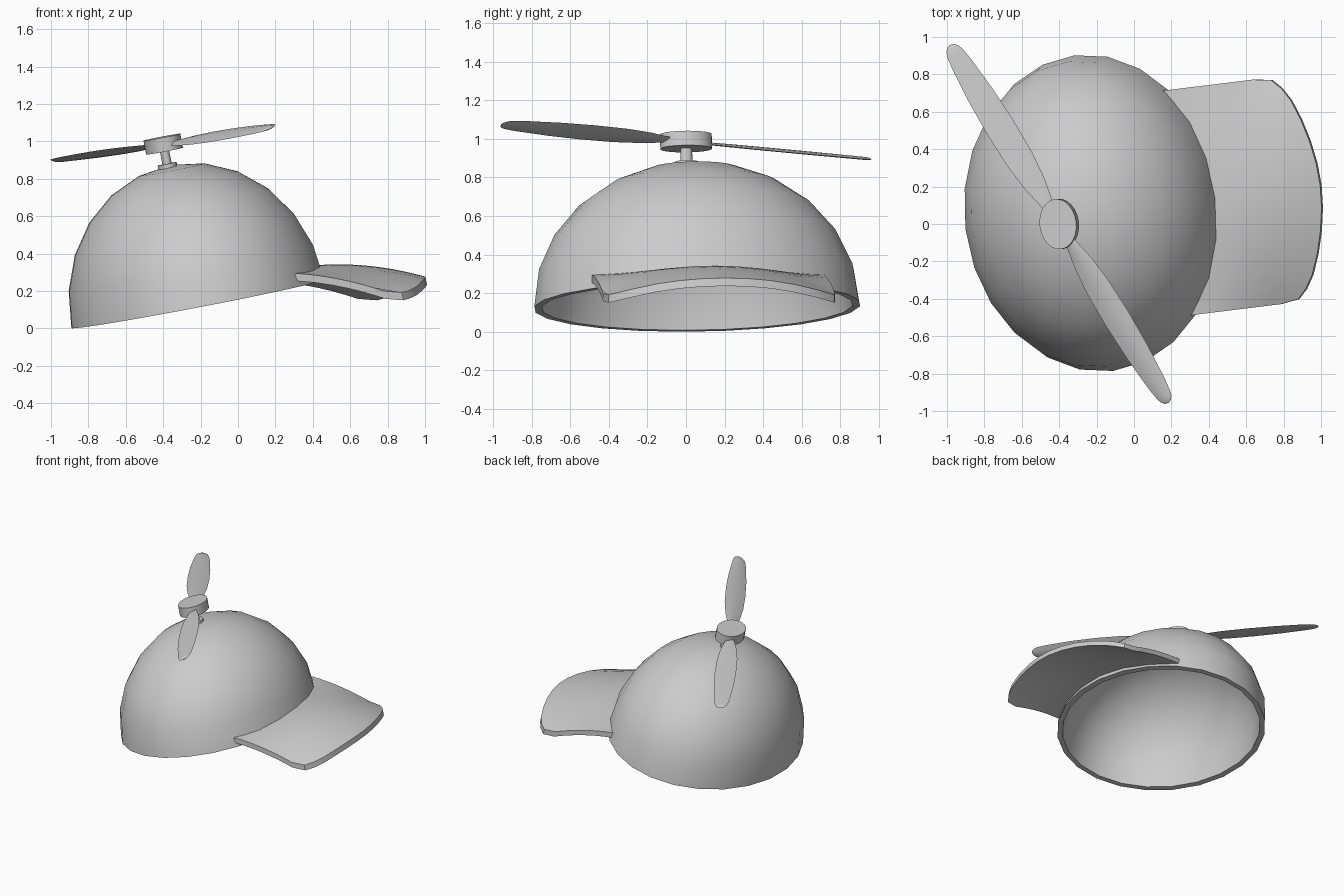
import bpy, bmesh
from math import sin, cos, pi, radians, sqrt
from mathutils import Matrix

if "Cube" in bpy.data.objects:
    bpy.data.objects.remove(bpy.data.objects["Cube"])

# Whole cap is turned a little and tipped back
CAP = (Matrix.Translation((-0.215, 0.058, 0.132))
       @ Matrix.Rotation(radians(7), 4, 'Z') @ Matrix.Rotation(radians(-11), 4, 'Y'))
HUB = Matrix.Translation((-0.024, -0.035, 0.874))


def finish(name, bm, matrix):
    bmesh.ops.remove_doubles(bm, verts=bm.verts, dist=1e-5)
    bmesh.ops.recalc_face_normals(bm, faces=bm.faces)
    mesh = bpy.data.meshes.new(name)
    bm.to_mesh(mesh)
    bm.free()
    ob = bpy.data.objects.new(name, mesh)
    bpy.context.collection.objects.link(ob)
    ob.matrix_world = matrix
    bpy.ops.object.select_all(action='DESELECT')
    ob.select_set(True)
    bpy.context.view_layer.objects.active = ob
    bpy.ops.object.shade_smooth_by_angle(angle=radians(35))
    return ob


def skin(bm, rows):
    """Quads between successive rows of vertices."""
    for a, b in zip(rows, rows[1:]):
        for i in range(len(a) - 1):
            bm.faces.new((a[i], a[i + 1], b[i + 1], b[i]))


def lathe(name, rings, matrix, seg=24):
    """Elliptical turning; each ring is (x radius, y radius, height)."""
    bm = bmesh.new()
    rows = []
    for rx, ry, z in rings:
        row = [bm.verts.new((rx * cos(2 * pi * i / seg), ry * sin(2 * pi * i / seg), z))
               for i in range(seg)]
        rows.append(row + row[:1])
    skin(bm, rows)
    return finish(name, bm, matrix)


# Dome: half ellipsoid shell with an open underside
def half_dome(a, b, h):
    return [(a * cos(radians(t)), b * sin(radians(90 - t)), h * sin(radians(t)))
            for t in range(0, 91, 15)]


outer, inner = half_dome(0.69, 0.85, 0.756), half_dome(0.65, 0.81, 0.716)
lathe("cap_dome", outer[::-1] + inner, CAP)

# Brim: arched sheet starting inside the dome wall
half = [(0.605, 0.925), (0.59, 1.02), (0.54, 1.07), (0.47, 1.115), (0.36, 1.16), (0.24, 1.195), (0.12, 1.217)]
columns = [(-v, u) for v, u in half] + [(0, 1.225)] + half[::-1]
bm = bmesh.new()
rows = []
for v, front in columns:
    back = 0.67 * sqrt(1 - (v / 0.85) ** 2)
    row = []
    for i in range(8):
        u = back + (front - back) * i / 7
        drop = min(0.14, 0.02 + 0.27 * (u - 0.49)) * (v / 0.6) ** 2
        row.append((u, v, 0.09 - 0.34 * (u - 0.5) ** 2 - drop))
    rows.append(row)
top = [[bm.verts.new(p) for p in r] for r in rows]
low = [[bm.verts.new((x, y, z - 0.042)) for x, y, z in r] for r in rows]
skin(bm, top)
skin(bm, low)
for t, l in ((top, low), (list(zip(*top)), list(zip(*low)))):
    skin(bm, [t[0], l[0]])
    skin(bm, [t[-1], l[-1]])
finish("brim", bm, CAP)

# Propeller spindle with foot, and the hub disc
lathe("spindle", [(0, 0, -0.15), (0.052, 0.062, -0.15), (0.052, 0.062, -0.107),
                  (0.025, 0.031, -0.107), (0.025, 0.031, -0.03), (0, 0, -0.03)], CAP @ HUB, 16)
lathe("propeller_hub", [(0, 0, 0.038), (0.1, 0.135, 0.038), (0.1, 0.135, -0.038), (0, 0, -0.038)],
      CAP @ HUB)

# Two pitched blades, lens-shaped in section
outline = [(0.05, 0.022), (0.12, 0.033), (0.25, 0.06), (0.4, 0.076), (0.6, 0.08), (0.8, 0.074),
           (1.0, 0.058), (1.07, 0.048), (1.1, 0.038), (1.118, 0.022), (1.125, 0.0)]
section = [(-1, 0), (-0.5, 0.75), (0, 1), (0.5, 0.75), (1, 0), (0.5, -0.75), (0, -1), (-0.5, -0.75)]
for k in range(2):
    bm = bmesh.new()
    rows = []
    for x, w in outline:
        row = [bm.verts.new((x, w * a, min(0.008, w * 0.2) * b)) for a, b in section]
        rows.append(row + row[:1])
    skin(bm, rows)
    bm.faces.new(rows[0][:-1])
    finish(f"propeller_blade_{k + 1}", bm,
           CAP @ HUB @ Matrix.Rotation(radians(-65.2) + k * pi, 4, 'Z')
           @ Matrix.Rotation(radians(17), 4, 'X'))
